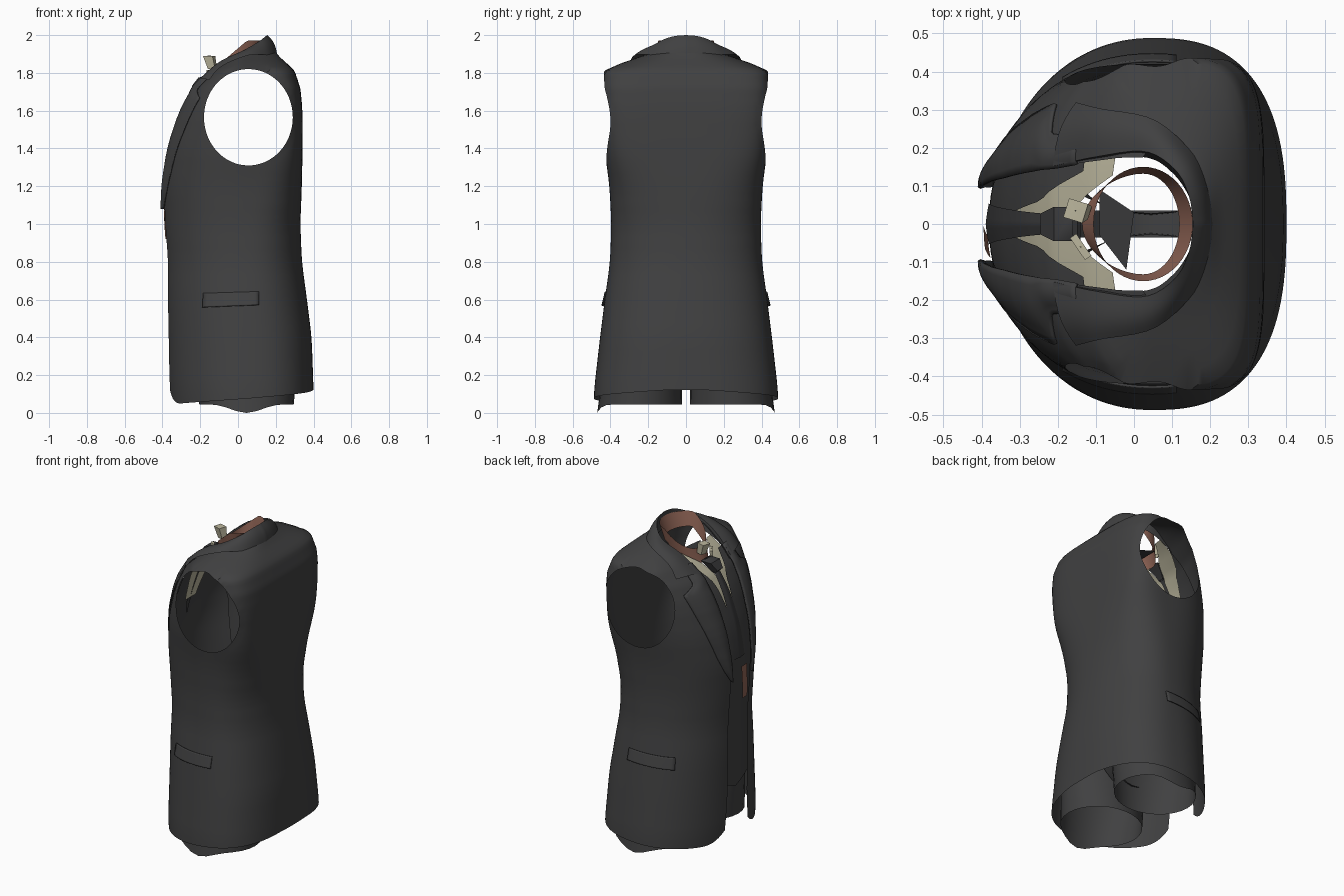
import bpy, bmesh, math
from mathutils import Vector

if "Cube" in bpy.data.objects:
    bpy.data.objects.remove(bpy.data.objects["Cube"])

def material(name, c):
    m = bpy.data.materials.new(name)
    m.diffuse_color = (*c, 1)
    m.use_nodes = True
    m.node_tree.nodes["Principled BSDF"].inputs["Base Color"].default_value = m.diffuse_color
    return m

CHARCOAL = material("charcoal cloth", (0.052, 0.052, 0.053))
DARK = material("dark tie cloth", (0.04, 0.04, 0.042))
CREAM = material("cream shirt", (0.50, 0.47, 0.34))
BROWN = material("brown lining", (0.27, 0.125, 0.09))

# torso sections: z, front x, back x, half width, front squareness, back squareness
SECT = [(0, -.36, .403, .49, 2.1, 2.6), (.12, -.37, .40, .487, 2.1, 2.6),
        (.4, -.375, .39, .455, 2.1, 2.5), (.6, -.38, .365, .43, 2.1, 2.4),
        (.8, -.38, .338, .402, 2.1, 2.3), (1.0, -.395, .33, .395, 2.15, 2.4),
        (1.2, -.40, .338, .405, 2.25, 3), (1.4, -.37, .342, .432, 2.35, 4.5),
        (1.6, -.305, .342, .445, 2.4, 5), (1.72, -.235, .33, .445, 2.4, 5),
        (1.81, -.14, .30, .435, 2.4, 4.5), (1.845, -.09, .265, .36, 2.3, 3.5),
        (1.88, -.05, .225, .26, 2.2, 2.7), (1.91, 0, .2, .18, 2.1, 2.3)]
XC = .05

def table(tab, z):
    """Linear lookup in rows that start with their key."""
    z = min(max(z, tab[0][0]), tab[-1][0])
    for a, b in zip(tab, tab[1:]):
        if z <= b[0]:
            k = (z - a[0]) / (b[0] - a[0])
            return [p + (q - p) * k for p, q in zip(a[1:], b[1:])]

def section(z):
    h = max(.005, .05 - max(0, z - 1.6) * .4)
    return [sum(c) / 3 for c in zip(*(table(SECT, z + d) for d in (-h, 0, h)))]

def point(z, t):
    xf, xb, b, nf, nb = section(z)
    c, s = math.cos(t), abs(math.sin(t))
    n, a = (nf, XC - xf) if c > 0 else (nb, xb - XC)
    r = (abs(c) ** n + s ** n) ** (-1 / n)
    return Vector((XC - a * r * c, b * r * s, z))

def body(z, t, off=0.0):
    """Torso surface point pushed out along its normal."""
    p = point(z, t)
    if off:
        dt = point(z, min(t + .02, math.pi)) - point(z, max(t - .02, 0))
        dz = point(z + .01, t) - point(z - .01, t)
        p += dz.cross(dt).normalized() * off
    return p

def solve(z, value, axis, hi):
    """Angle at which the section reaches a given x (axis 0) or y (axis 1)."""
    lo = 0.0
    for _ in range(22):
        mid = (lo + hi) / 2
        lo, hi = (mid, hi) if point(z, mid)[axis] < value else (lo, mid)
    return lo

def by_y(z, y, off):
    p = body(z, solve(z, y, 1, math.pi / 2), off)
    if y <= 0:
        p.y = 0
    return p

def smooth(pts, u):
    """Catmull-Rom point along a short path."""
    n = len(pts) - 1
    i = min(int(u * n), n - 1)
    t = u * n - i
    a, b, c, d = (Vector(pts[min(max(k, 0), n)]) for k in range(i - 1, i + 3))
    return .5 * (2 * b + (c - a) * t + (2 * a - 5 * b + 4 * c - d) * t * t
                 + (3 * b - a - 3 * c + d) * t ** 3)

def grid(name, f, nu, nv, mat, mirror=True, thick=0, edit=None):
    bm = bmesh.new()
    g = [[bm.verts.new(f(i / nu, j / nv)) for j in range(nv + 1)] for i in range(nu + 1)]
    for i in range(nu):
        for j in range(nv):
            bm.faces.new((g[i][j], g[i][j + 1], g[i + 1][j + 1], g[i + 1][j]))
    bmesh.ops.remove_doubles(bm, verts=bm.verts[:], dist=1e-5)
    if edit:
        edit(bm)
    me = bpy.data.meshes.new(name)
    bm.to_mesh(me)
    bm.free()
    ob = bpy.data.objects.new(name, me)
    bpy.context.collection.objects.link(ob)
    me.materials.append(mat)
    if mirror:
        m = ob.modifiers.new("mirror", 'MIRROR')
        m.use_axis = (False, True, False)
    if thick:
        s = ob.modifiers.new("thickness", 'SOLIDIFY')
        s.thickness = thick
    bpy.context.view_layer.objects.active = ob
    ob.select_set(True)
    bpy.ops.object.shade_smooth_by_angle(angle=math.radians(40))
    ob.select_set(False)
    return ob

# jacket shell, open at the front, with armholes
EDGE = [(0, .125), (.3, .10), (1.1, .095), (1.5, .125), (1.75, .15), (1.88, .175), (1.91, .175)]
def edge(z):
    return table(EDGE, z)[0]

def jacket(u, v):
    corner = max(0, 1 - u / .12) ** 2.5
    zb = .045 + .075 * min(1, u * 1.1) ** 1.3 + .07 * corner
    z = zb + (1.905 - zb) * v
    t0 = solve(z, edge(z), 1, math.pi / 2)
    p = body(z, t0 + (math.pi - t0) * u)
    if u == 1:
        p.y = 0
    return p

def armhole(bm):
    cx, cz, rx, rz = .055, 1.565, .235, .255
    rad = lambda v: math.hypot((v.co.x - cx) / rx, (v.co.z - cz) / rz)
    bmesh.ops.delete(bm, geom=[v for v in bm.verts if rad(v) < 1 and v.co.y > .22], context='VERTS')
    for v in bm.verts:
        r = rad(v)
        if v.is_boundary and r < 1.3 and v.co.y > .24:
            x, z = cx + (v.co.x - cx) / r, cz + (v.co.z - cz) / r
            v.co = point(z, solve(z, x, 0, math.pi))

grid("jacket_body", jacket, 64, 100, CHARCOAL, edit=armhole)

# lapels with a notch below the collar
LAPEL = [(1.08, .10), (1.16, .15), (1.25, .19), (1.4, .24), (1.55, .285), (1.665, .315), (1.71, .235), (1.80, .23)]
def lapel(u, v):
    z = 1.08 + .72 * v
    y0 = edge(z) - .006
    y1 = max(table(LAPEL, z)[0], y0 + .003)
    return by_y(z, y0 + (y1 - y0) * u, .008 + .014 * math.sin(math.pi * min(1, u + .1)))
grid("lapel", lapel, 8, 54, CHARCOAL, thick=.007)

# collar: outer fall, fold line and inner stand
OUTER = [by_y(1.755, .315, .012), by_y(1.822, .30, .014), (.05, .275, 1.892), (.15, .19, 1.896), (.195, .1, 1.89), (.208, 0, 1.89)]
FOLD = [by_y(1.745, .15, .018), by_y(1.84, .175, .02), (.03, .19, 1.92), (.11, .14, 1.966), (.145, .07, 1.993), (.155, 0, 2.0)]
INNER = [by_y(1.735, .15, -.005), by_y(1.82, .17, -.01), (.03, .175, 1.86), (.10, .135, 1.88), (.145, .07, 1.89), (.16, 0, 1.89)]
def collar(u, v):
    a, b, c = smooth(OUTER, u), smooth(FOLD, u), smooth(INNER, u)
    if v <= .7:
        k = v / .7
        p = a.lerp(b, k) + Vector((-.012 + .022 * u, .01 * (1 - u), .01)) * math.sin(math.pi * k)
    else:
        p = b.lerp(c, (v - .7) / .3)
    if u == 1:
        p.y = 0
    return p
grid("jacket_collar", collar, 24, 10, CHARCOAL)

# pocket flaps on the hips
def flap(u, v):
    x = -.182 + .292 * u
    z = .558 + .012 * u + (.075 - .003 * u) * v
    return body(z, solve(z, x, 0, math.pi), .014 - .008 * v)
grid("pocket_flap", flap, 14, 10, CHARCOAL, thick=.006)

# waistcoat with a V neck
VNECK = [(1.28, 0), (1.5, .03), (1.67, .06), (1.8, .14)]
def vest(u, v):
    z = (.36 + .1 * u) + (1.8 - .36 - .1 * u) * v
    y0 = table(VNECK, z)[0]
    y1 = max(.30 - .12 * max(0, (z - 1.3) / .5), y0 + .01)
    return by_y(z, y0 + (y1 - y0) * u, -.018)
grid("waistcoat", vest, 12, 50, CHARCOAL)

# lining strip peeking out at the front opening
def lining(u, v):
    z = .92 + .22 * v
    p = by_y(z, .005 + .025 * (1 - v) + .06 * u, -.004)
    p.y = -p.y
    return p
grid("lining_strip", lining, 3, 6, BROWN, mirror=False)

# shirt front and tie
SHIRT = [(1.40, 0), (1.70, .01), (1.78, .045), (1.855, .13)]
def shirt(u, v):
    z = 1.40 + .455 * v
    y0 = table(SHIRT, z)[0]
    y1 = min(table(VNECK, z)[0] + .04 + .02 * v, .185)
    return by_y(z, y0 + (y1 - y0) * u, -.026)
grid("shirt_front", shirt, 6, 20, CREAM)

def tie(u, v):
    z = 1.2 + .54 * v
    return by_y(z, (.055 - .03 * v) * u, -.008 - .006 * u)
grid("tie_blade", tie, 4, 18, DARK)

def prism(name, centre, axis_pts, mat, turn=0.0):
    """Four-sided taper: list of (offset, half depth, half width)."""
    def f(u, v):
        off, d, w = axis_pts[round(v * (len(axis_pts) - 1))]
        sx, sy = [(-1, -1), (-1, 1), (1, 1), (1, -1)][round(u * 4) % 4]
        x, y, c, s = sx * d, sy * w, math.cos(turn), math.sin(turn)
        return Vector(centre) + Vector(off) + Vector((x * c - y * s, x * s + y * c, 0))
    return grid(name, f, 4, len(axis_pts) - 1, mat, mirror=False)

prism("tie_knot", (-.20, 0, 1.70), [((-.01, 0, 0), .005, .018), ((-.015, 0, .03), .03, .028),
      ((.025, 0, .075), .035, .045), ((.045, 0, .085), .005, .03)], DARK)
prism("shirt_collar_tip_left", (-.145, .035, 1.82), [((.01, 0, 0), .02, .018), ((-.008, 0, .070), .026, .026),
      ((-.008, 0, .071), .001, .001)], CREAM, -.3)
prism("shirt_collar_tip_right", (-.14, -.06, 1.765), [((0, 0, 0), .008, .03), ((0, 0, .05), .01, .035),
      ((0, 0, .051), .001, .001)], CREAM, .6)

# brown neck band sloping down to the front, narrower at its foot
def band(u, v):
    a = math.pi * u
    c = math.cos(a)
    x = .024 - (.13 + (1 - v) * (.03 * c)) * c if c > 0 else .024 - (.13 - (1 - v) * .035) * c
    top = min(1.972, 1.845 + max(0, .024 - .13 * c + .1) * .85)
    y = (.15 - .018 * (1 - v)) * math.sin(a) if 0 < u < 1 else 0
    return Vector((x, y, top - .09 * (1 - v)))
grid("neck_band", band, 24, 3, BROWN)

# dark tie loop inside the neck
LOOP = [(-.09, .09), (0, .03), (-.09, -.03), (-.02, -.12)]
grid("tie_loop", lambda u, v: Vector((*LOOP[round(u) + 2 * round(v)], 1.815)), 1, 1, DARK, mirror=False)

# trouser legs, open tubes inside the jacket
def leg(u, v):
    a = 2 * math.pi * u
    z0 = .045 - .045 * max(0, math.sin(a)) ** 10
    return Vector((.045 - (.25 + .03 * v) * math.cos(a), .245 - .02 * v + (.225 - .028 * v) * math.sin(a),
                   z0 + (.36 - z0) * v))
grid("trouser_leg", leg, 28, 5, CHARCOAL)

# crotch strip joining the legs
grid("trouser_crotch", lambda u, v: Vector((-.15 + .38 * v, .035 * u, .2 + .12 * (2 * v - 1) ** 2)),
     2, 10, CHARCOAL)
